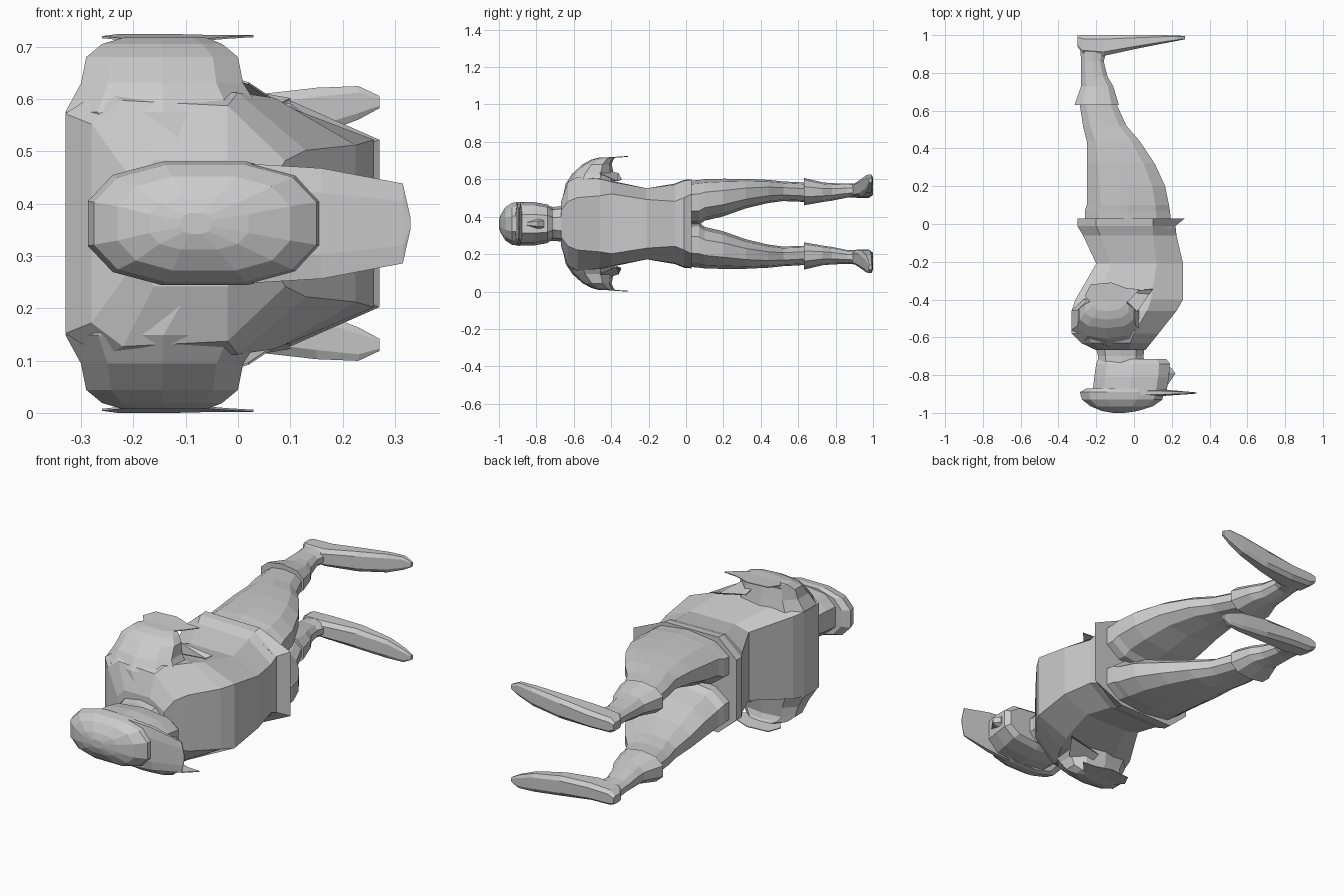
import bpy, bmesh, math

C = 0.362   # body midline in z (figure lies on its side axis, head at -y)


def finish(name, bm):
    bmesh.ops.recalc_face_normals(bm, faces=bm.faces)
    me = bpy.data.meshes.new(name)
    bm.to_mesh(me)
    bm.free()
    ob = bpy.data.objects.new(name, me)
    bpy.context.collection.objects.link(ob)
    return ob


def place(axis, t, a, b):
    return {'x': (t, a, b), 'y': (a, t, b), 'z': (a, b, t)}[axis]


def loft(name, rings, n=12, axis='y', power=2.4, flip=False):
    """Skin rings (t, a0, a1, b0, b1) strung along one axis."""
    bm = bmesh.new()
    loops = []
    for t, a0, a1, b0, b1 in rings:
        loop = []
        for i in range(n):
            w = 2 * math.pi * (i + 0.5) / n
            c, s = math.cos(w), math.sin(w)
            c = math.copysign(abs(c) ** (2 / power), c)
            s = math.copysign(abs(s) ** (2 / power), s)
            m = math.cos(math.pi / n) ** (2 / power)
            p = place(axis, t, (a0 + a1) / 2 + c / m * (a1 - a0) / 2,
                      (b0 + b1) / 2 + s / max(m, 0.97) * (b1 - b0) / 2)
            if flip:
                p = (p[0], p[1], 2 * C - p[2])
            loop.append(bm.verts.new(p))
        loops.append(loop)
    for A, B in zip(loops, loops[1:]):
        for i in range(n):
            j = (i + 1) % n
            bm.faces.new((A[i], A[j], B[j], B[i]))
    bm.faces.new(loops[0])
    bm.faces.new(loops[-1])
    return finish(name, bm)


def centred(rings):
    return [(t, a, b, C - h, C + h) for t, a, b, h in rings]


def sheet(name, pts, flip=False, thick=0.004):
    """Thin polygon plate."""
    bm = bmesh.new()
    vs = [bm.verts.new((x, y, 2 * C - z if flip else z)) for x, y, z in pts]
    f = bm.faces.new(vs)
    bmesh.ops.triangulate(bm, faces=[f])
    ob = finish(name, bm)
    mod = ob.modifiers.new("thickness", 'SOLIDIFY')
    mod.thickness = thick
    mod.offset = 0
    return ob


def jacket_panel(name, rows):
    """Loft of boxy sections (y, back x, back half width, side x, side half, front x, front half)."""
    bm = bmesh.new()
    loops = []
    for y, bx, bh, sx, sh, tx, th, fx, fh in rows:
        prof = [(bx, bh), (sx, sh), (tx, th), (fx, fh)]
        pts = prof + [(fx, 0)] + [(x, -h) for x, h in reversed(prof)]
        loops.append([bm.verts.new((x, y, C + h)) for x, h in pts])
    n = len(loops[0])
    for A, B in zip(loops, loops[1:]):
        for i in range(n):
            j = (i + 1) % n
            bm.faces.new((A[i], A[j], B[j], B[i]))
    bm.faces.new(loops[0])
    bm.faces.new(loops[-1])
    return finish(name, bm)


# jacket: flared hem, narrow waist, flat hunched back
jacket_panel("jacket", [
    (0.03, -0.30, 0.15, -0.20, 0.238, 0.10, 0.235, 0.27, 0.16),
    (-0.01, -0.30, 0.15, -0.20, 0.235, 0.10, 0.23, 0.22, 0.14),
    (-0.06, -0.27, 0.15, -0.18, 0.215, 0.10, 0.21, 0.225, 0.12),
    (-0.21, -0.20, 0.17, -0.12, 0.19, 0.12, 0.19, 0.26, 0.13),
    (-0.40, -0.31, 0.205, -0.20, 0.23, 0.09, 0.225, 0.26, 0.16),
    (-0.46, -0.33, 0.21, -0.24, 0.25, 0.07, 0.24, 0.225, 0.15),
    (-0.58, -0.33, 0.21, -0.26, 0.255, 0.00, 0.25, 0.13, 0.14),
    (-0.63, -0.28, 0.19, -0.22, 0.235, -0.02, 0.225, 0.09, 0.12),
    (-0.668, -0.20, 0.08, -0.16, 0.12, -0.02, 0.12, 0.06, 0.07)])

# neck, face, nose
loft("neck", centred([(-0.62, -0.21, 0.06, 0.10), (-0.70, -0.19, 0.05, 0.088),
                      (-0.76, -0.19, 0.06, 0.09)]), n=10)
loft("head", centred([(-0.715, -0.19, 0.17, 0.08), (-0.74, -0.20, 0.19, 0.10),
                      (-0.81, -0.21, 0.185, 0.112), (-0.90, -0.22, 0.17, 0.112)]),
     n=10, power=2.8)
loft("nose", centred([(-0.76, 0.16, 0.195, 0.025), (-0.79, 0.16, 0.22, 0.025),
                      (-0.85, 0.15, 0.18, 0.012)]), n=6)

# cap and its wedge-shaped peak
loft("cap", centred([
    (-0.87, -0.25, 0.15, 0.114), (-0.89, -0.287, 0.16, 0.118),
    (-0.93, -0.275, 0.15, 0.112), (-0.965, -0.23, 0.10, 0.09),
    (-0.99, -0.17, 0.02, 0.05), (-1.0, -0.11, -0.05, 0.02)]), n=12, power=2.6)
loft("cap_peak", [(0.0, -0.915, -0.872, C - 0.118, C + 0.118),
                  (0.16, -0.91, -0.877, C - 0.108, C + 0.108),
                  (0.315, -0.899, -0.89, C - 0.078, C + 0.078),
                  (0.33, -0.897, -0.892, C - 0.01, C + 0.01)],
     n=8, axis='x', power=3)

for side, flip in (("left", False), ("right", True)):
    # rounded shoulder stub
    loft(side + "_sleeve", [
        (0.52, -0.31, 0.09, -0.65, -0.35), (0.575, -0.33, 0.045, -0.64, -0.38),
        (0.63, -0.30, 0.01, -0.605, -0.39), (0.68, -0.29, 0.0, -0.55, -0.40),
        (0.705, -0.26, -0.03, -0.505, -0.39), (0.717, -0.22, -0.06, -0.46, -0.38)],
        n=10, axis='z', flip=flip)
    # thin cuff plates trailing from the sleeve
    sheet(side + "_cuff_outer", [
        (-0.26, -0.38, 0.718), (-0.23, -0.32, 0.722), (-0.12, -0.31, 0.722),
        (-0.04, -0.34, 0.72), (0.03, -0.345, 0.72), (-0.02, -0.40, 0.717),
        (-0.08, -0.45, 0.712), (-0.2, -0.45, 0.712)], flip)
    sheet(side + "_cuff_inner", [
        (-0.08, -0.36, 0.63), (0.10, -0.345, 0.60), (0.08, -0.37, 0.59),
        (0.02, -0.46, 0.63), (-0.08, -0.46, 0.66)], flip)
    # trouser leg
    loft(side + "_trouser_leg", [
        (-0.02, -0.26, 0.20, 0.358, 0.585), (0.07, -0.26, 0.19, 0.36, 0.593),
        (0.10, -0.25, 0.185, 0.382, 0.597), (0.20, -0.25, 0.165, 0.405, 0.60),
        (0.32, -0.25, 0.11, 0.447, 0.60), (0.44, -0.25, 0.03, 0.475, 0.595),
        (0.52, -0.27, -0.04, 0.485, 0.587), (0.65, -0.29, -0.10, 0.48, 0.58)],
        n=10, flip=flip)
    # boot shaft with flared top
    loft(side + "_boot_shaft", [
        (0.63, -0.315, -0.08, 0.463, 0.605), (0.73, -0.28, -0.11, 0.48, 0.582),
        (0.78, -0.28, -0.14, 0.487, 0.578), (0.86, -0.28, -0.16, 0.503, 0.575),
        (0.94, -0.285, -0.14, 0.505, 0.58)], n=10, flip=flip)
    # long tapering foot
    loft(side + "_foot", [
        (-0.30, 0.94, 1.0, 0.525, 0.565), (-0.27, 0.90, 1.0, 0.505, 0.58),
        (-0.16, 0.89, 1.0, 0.50, 0.585), (0.0, 0.925, 1.0, 0.505, 0.605),
        (0.15, 0.955, 1.0, 0.53, 0.622), (0.23, 0.97, 0.998, 0.56, 0.625),
        (0.27, 0.978, 0.995, 0.582, 0.606)], n=8, axis='x', power=3.6, flip=flip)
